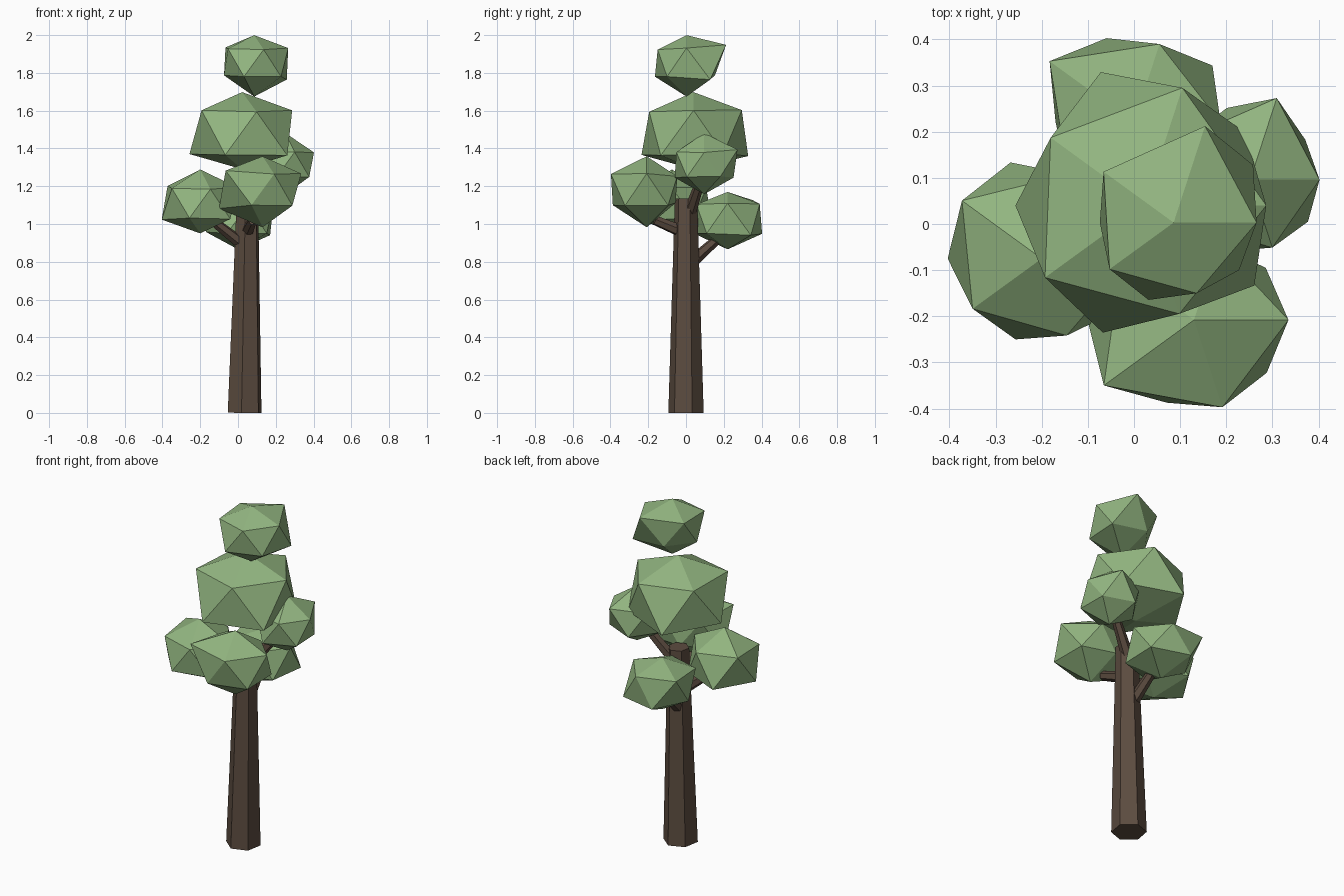
import bpy, bmesh, math
from mathutils import Vector

if "Cube" in bpy.data.objects:
    bpy.data.objects.remove(bpy.data.objects["Cube"])


def material(name, colour):
    m = bpy.data.materials.new(name)
    m.diffuse_color = (*colour, 1)
    m.use_nodes = True
    m.node_tree.nodes["Principled BSDF"].inputs["Base Color"].default_value = m.diffuse_color
    return m


bark = material("brown bark", (0.107, 0.072, 0.051))
leaf = material("soft green leaves", (0.288, 0.462, 0.216))


def finish(bm, name, mat):
    bmesh.ops.recalc_face_normals(bm, faces=bm.faces[:])
    mesh = bpy.data.meshes.new(name)
    bm.to_mesh(mesh)
    bm.free()
    mesh.materials.append(mat)
    bpy.context.collection.objects.link(bpy.data.objects.new(name, mesh))


def limb(name, start, end, r0, r1, spin=20):
    """Tapered six-sided limb between two points."""
    start, end = Vector(start), Vector(end)
    turn = Vector((0, 0, 1)).rotation_difference(end - start)
    bm = bmesh.new()
    rings = []
    for p, r in ((start, r0), (end, r1)):
        angles = [math.radians(spin + 60 * k) for k in range(6)]
        rings.append([bm.verts.new(p + turn @ Vector((r * math.cos(a), r * math.sin(a), 0)))
                      for a in angles])
    low, high = rings
    for k in range(6):
        n = (k + 1) % 6
        bm.faces.new((low[k], low[n], high[n], high[k]))
    bm.faces.new(low[::-1])
    bm.faces.new(high)
    finish(bm, name, bark)


def clump(name, centre, top, bottom, ring):
    """Uneven flattened icosphere; ring holds the radii at every 36 degrees."""
    bm = bmesh.new()
    bmesh.ops.create_icosphere(bm, subdivisions=1, radius=1)
    for v in bm.verts:
        if abs(v.co.z) > 0.9:
            r = top if v.co.z > 0 else bottom
        else:
            r = ring[round(math.degrees(math.atan2(v.co.y, v.co.x)) / 36) % 10]
        v.co = Vector(centre) + Vector((v.co.x, v.co.y, v.co.z * 0.85)) * r
    finish(bm, name, leaf)


# Trunk and branches
limb("trunk", (0.035, 0, 0), (0.05, 0, 1.135), 0.095, 0.06)
limb("left_branch", (0.04, 0, 0.88), (-0.15, -0.06, 1.03), 0.034, 0.024)
limb("front_branch", (0.05, -0.02, 0.96), (0.078, -0.165, 1.02), 0.034, 0.026)
limb("back_branch", (0.03, 0.02, 0.79), (0.01, 0.2, 0.95), 0.034, 0.024)
limb("right_branch", (0.06, 0.02, 1.06), (0.2, 0.08, 1.24), 0.034, 0.024)

# Leaf clumps
clump("top_leaves", (0.086, 0.003, 1.855), 0.17, 0.212,
      (0.201, 0.238, 0.246, 0.177, 0.21, 0.179, 0.192, 0.197, 0.18, 0.196))
clump("crown_leaves", (0.022, 0.04, 1.489), 0.246, 0.234,
      (0.296, 0.302, 0.30, 0.34, 0.28, 0.312, 0.297, 0.324, 0.276, 0.33))
clump("left_leaves", (-0.20, -0.075, 1.11), 0.21, 0.188,
      (0.22, 0.22, 0.215, 0.245, 0.239, 0.228, 0.207, 0.206, 0.196, 0.22))
clump("front_leaves", (0.13, -0.208, 1.18), 0.21, 0.232,
      (0.229, 0.215, 0.19, 0.18, 0.22, 0.258, 0.27, 0.211, 0.2225, 0.218))
clump("back_leaves", (0.0, 0.22, 1.03), 0.164, 0.193,
      (0.21, 0.235, 0.20, 0.215, 0.253, 0.19, 0.20, 0.21, 0.194, 0.21))
clump("right_leaves", (0.252, 0.096, 1.315), 0.195, 0.185,
      (0.168, 0.165, 0.208, 0.183, 0.18, 0.18, 0.18, 0.183, 0.173, 0.173))
